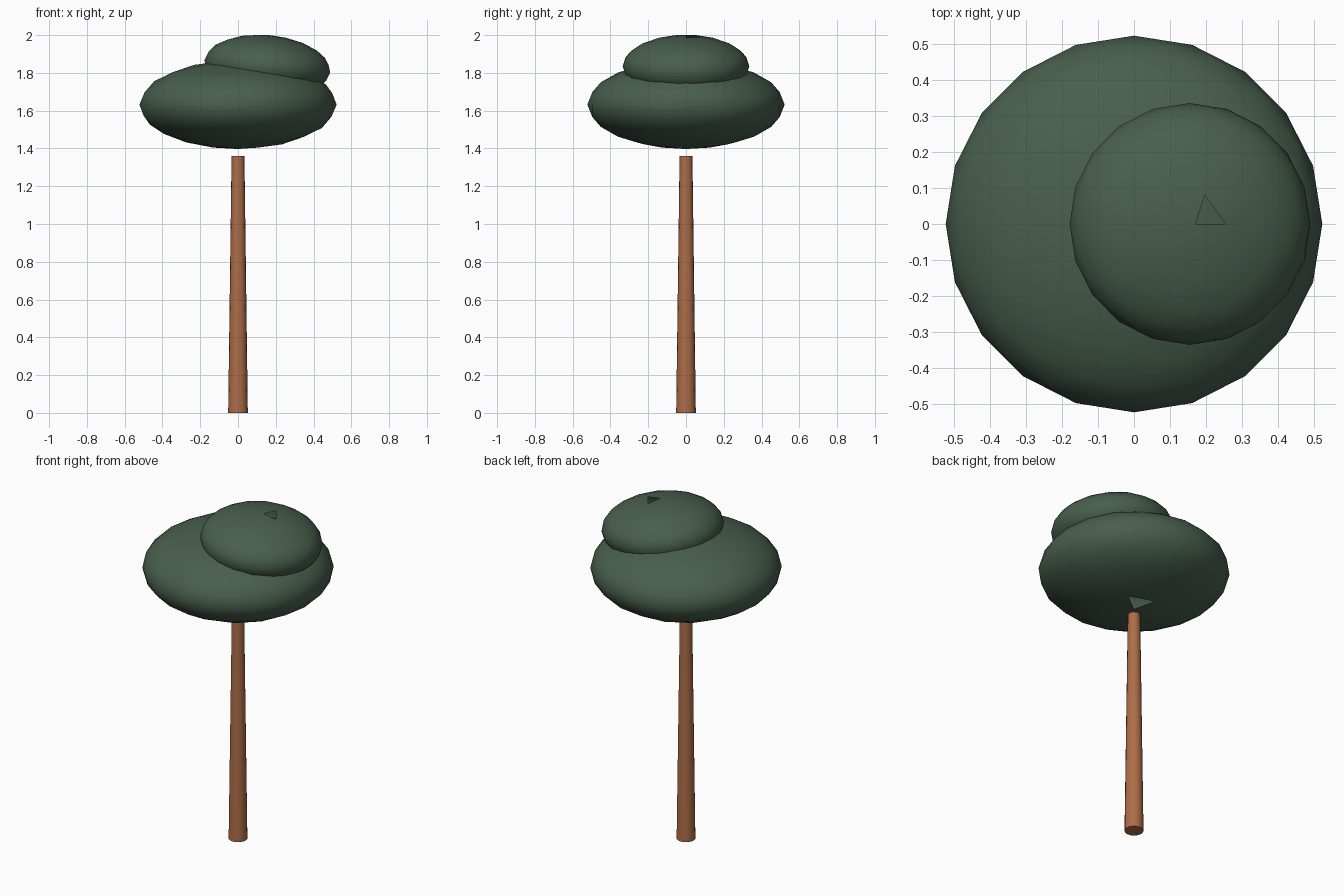
import bpy
import bmesh
import math
from mathutils import Vector, Matrix

cube = bpy.data.objects.get("Cube")
if cube:
    bpy.data.objects.remove(cube, do_unlink=True)


def material(name, rgb):
    mat = bpy.data.materials.new(name)
    mat.use_nodes = True
    mat.diffuse_color = (*rgb, 1)
    bsdf = mat.node_tree.nodes["Principled BSDF"]
    bsdf.inputs["Base Color"].default_value = (*rgb, 1)
    bsdf.inputs["Roughness"].default_value = 0.9
    return mat


def finish(bm, name, mat, angle):
    mesh = bpy.data.meshes.new(name)
    bm.to_mesh(mesh)
    bm.free()
    mesh.materials.append(mat)
    obj = bpy.data.objects.new(name, mesh)
    bpy.context.collection.objects.link(obj)
    bpy.ops.object.select_all(action="DESELECT")
    obj.select_set(True)
    bpy.context.view_layer.objects.active = obj
    bpy.ops.object.shade_smooth_by_angle(angle=math.radians(angle))
    return obj


def foliage(name, centre, radius, half_height, tilt, mat):
    """Flattened low-poly ball with a small open notch at each pole."""
    bm = bmesh.new()
    bmesh.ops.create_icosphere(bm, subdivisions=3, radius=1)
    notches = []
    for pole in (1, -1):
        spot = Vector((0.07, 0.15, pole))
        notches.append(min(bm.faces, key=lambda f: (f.calc_center_median() - spot).length))
    bmesh.ops.delete(bm, geom=notches, context="FACES")
    shape = (Matrix.Translation(centre)
             @ Matrix.Rotation(math.radians(tilt), 4, "Y")
             @ Matrix.Diagonal((radius, radius, half_height, 1)))
    bmesh.ops.transform(bm, matrix=shape, verts=bm.verts)
    return finish(bm, name, mat, 60)


leaf_green = material("leaf green", (0.065, 0.115, 0.076))
bark_brown = material("bark brown", (0.42, 0.155, 0.065))

# Tapered trunk, ending just under the foliage
trunk_height = 1.36
bm = bmesh.new()
bmesh.ops.create_cone(bm, cap_ends=True, segments=16, radius1=0.052, radius2=0.034,
                      depth=trunk_height,
                      matrix=Matrix.Translation((0, 0, trunk_height / 2)))
finish(bm, "trunk", bark_brown, 40)

# Two flattened crowns, the upper one offset and leaning
foliage("lower_foliage", (0, 0, 1.632), 0.522, 0.235, 0, leaf_green)
foliage("upper_foliage", (0.155, 0, 1.835), 0.335, 0.165, 5.5, leaf_green)
